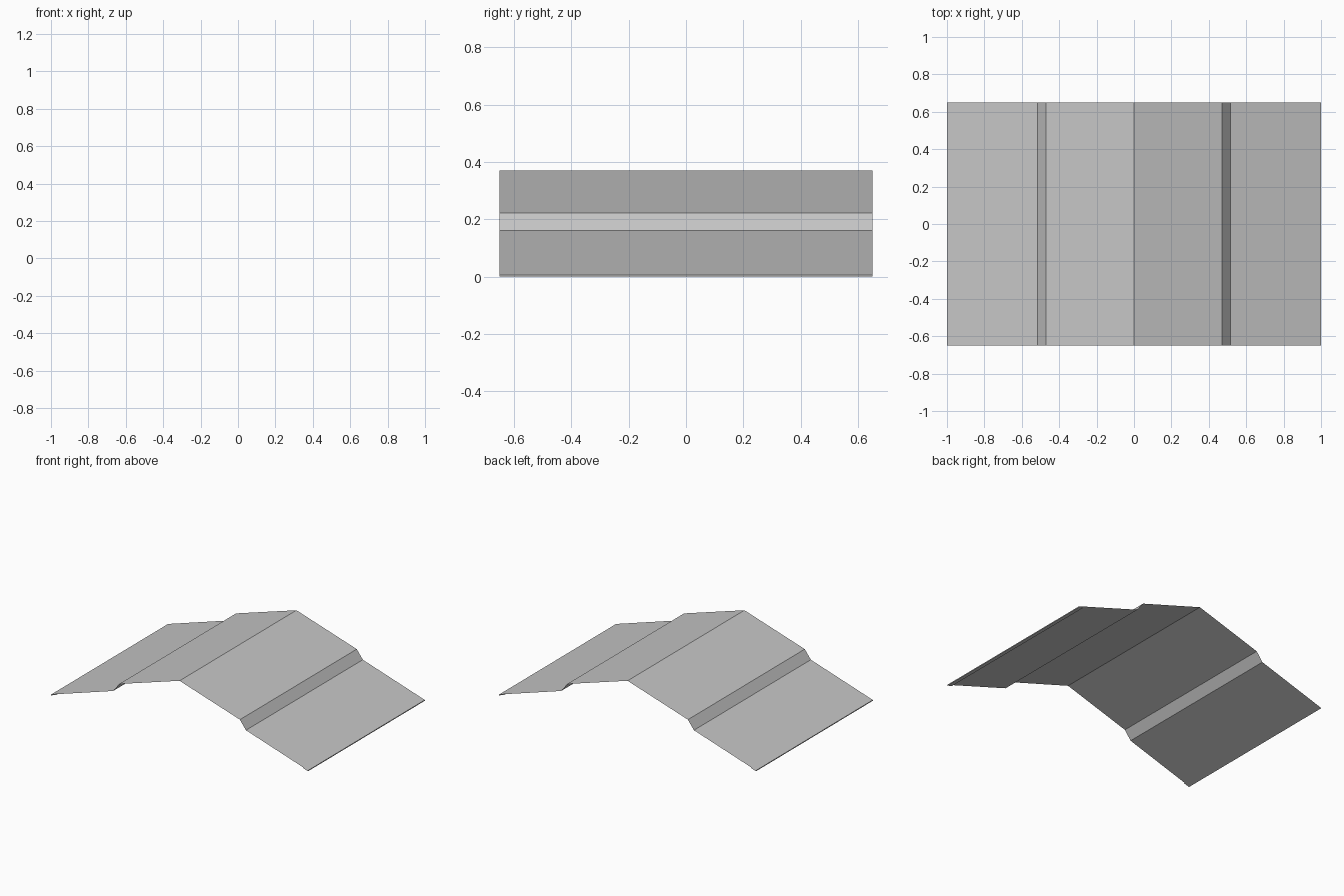
import bpy
import bmesh

cube = bpy.data.objects.get("Cube")
if cube:
    bpy.data.objects.remove(cube, do_unlink=True)

# Sheet metal grey
grey = bpy.data.materials.new("sheet_grey")
grey.use_nodes = True
colour = (0.56, 0.56, 0.56, 1)
grey.diffuse_color = colour
grey.node_tree.nodes["Principled BSDF"].inputs["Base Color"].default_value = colour

DEPTH = 1.3

# Half profile: ridge, upper slope, step, lower slope, folded eave hem
half = [(0, 0.37), (0.47, 0.222), (0.517, 0.16), (1, 0.006), (1, 0), (0.96, 0.013)]
profile = [(-x, z) for x, z in reversed(half[1:])] + half

# Sweep the folded profile along the ridge direction
bm = bmesh.new()
points = [bm.verts.new((x, -DEPTH / 2, z)) for x, z in profile]
edges = [bm.edges.new(pair) for pair in zip(points, points[1:])]
swept = bmesh.ops.extrude_edge_only(bm, edges=edges)["geom"]
bmesh.ops.translate(bm, vec=(0, DEPTH, 0),
                    verts=[g for g in swept if isinstance(g, bmesh.types.BMVert)])
bmesh.ops.recalc_face_normals(bm, faces=bm.faces)

# Keep the outer side of the roof facing up
ridge_face = max(bm.faces, key=lambda f: f.calc_center_median().z)
if ridge_face.normal.z < 0:
    bmesh.ops.reverse_faces(bm, faces=bm.faces)

mesh = bpy.data.meshes.new("folded_roof_sheet")
bm.to_mesh(mesh)
bm.free()
mesh.materials.append(grey)
roof = bpy.data.objects.new("folded_roof_sheet", mesh)
bpy.context.collection.objects.link(roof)
